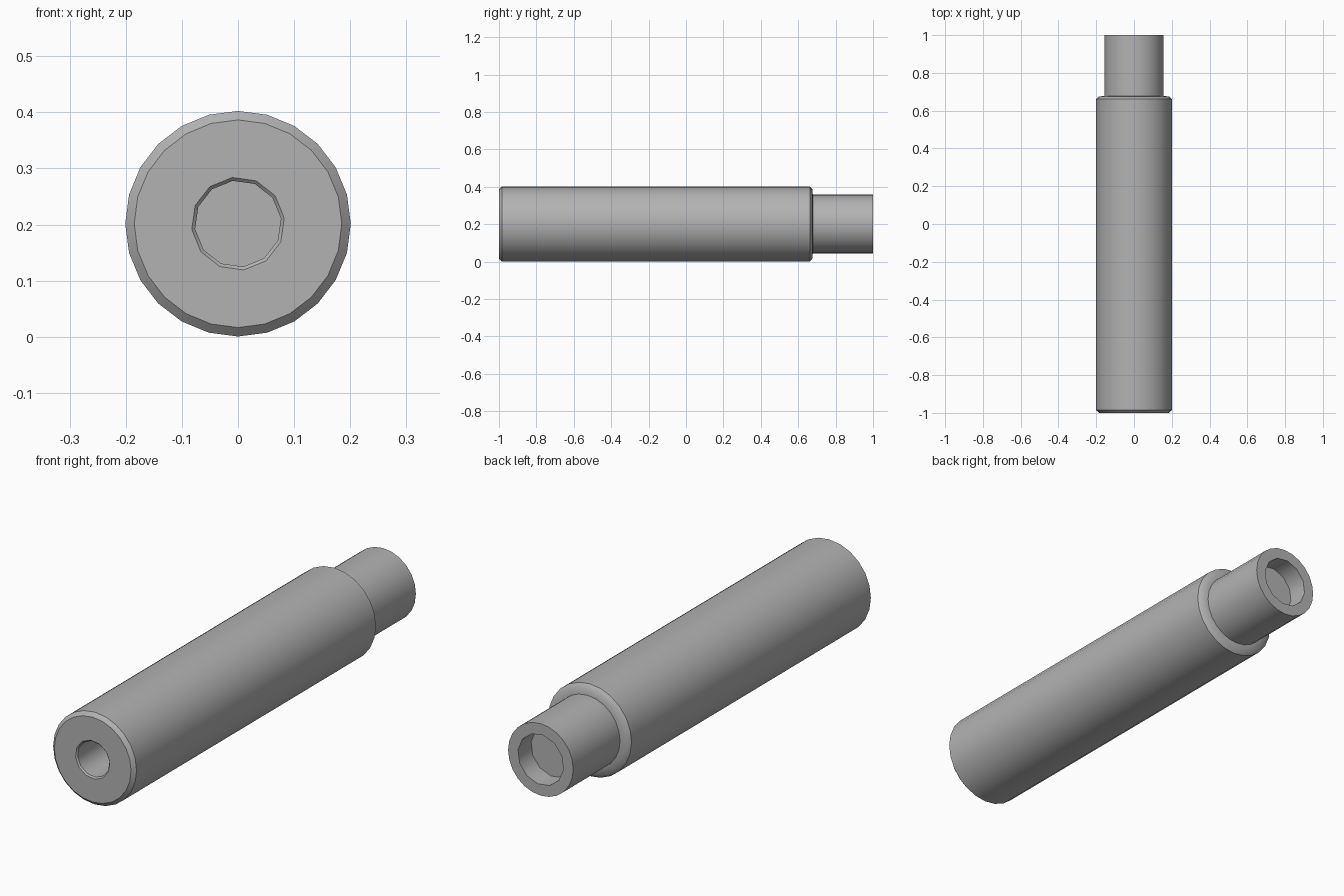
import bpy, bmesh, math

if "Cube" in bpy.data.objects:
    bpy.data.objects.remove(bpy.data.objects["Cube"])

CENTRE_Z = 0.2015


def lathe(name, profile, sides, phase=0.0):
    """Closed solid turned around the y axis from (y, radius) points."""
    bm = bmesh.new()
    rings = []
    for y, r in profile:
        ring = []
        for i in range(sides):
            a = phase + 2 * math.pi * i / sides
            ring.append(bm.verts.new((r * math.sin(a), y, CENTRE_Z + r * math.cos(a))))
        rings.append(ring)
    for a, b in zip(rings, rings[1:]):
        for i in range(sides):
            j = (i + 1) % sides
            bm.faces.new((a[i], a[j], b[j], b[i]))
    bm.faces.new(rings[0])
    bm.faces.new(rings[-1])
    bmesh.ops.recalc_face_normals(bm, faces=bm.faces)
    mesh = bpy.data.meshes.new(name)
    bm.to_mesh(mesh)
    bm.free()
    mesh.materials.append(dark_grey)
    obj = bpy.data.objects.new(name, mesh)
    bpy.context.collection.objects.link(obj)
    return obj


dark_grey = bpy.data.materials.new("dark_grey")
dark_grey.diffuse_color = (0.45, 0.45, 0.45, 1)
dark_grey.use_nodes = True
dark_grey.node_tree.nodes["Principled BSDF"].inputs["Base Color"].default_value = dark_grey.diffuse_color

# Main barrel with chamfered ends and a narrower rear neck
barrel = lathe("barrel", [
    (-1.0, 0.185), (-0.985, 0.201),
    (0.662, 0.201), (0.675, 0.186), (0.678, 0.157),
    (1.0, 0.157)], 24)

# Front bore with a chamfered mouth, and shallow rear socket
front_bore = lathe("front_bore_cutter", [
    (-1.006, 0.089), (-0.994, 0.077), (-0.6, 0.077)], 12, math.radians(-7))
rear_socket = lathe("rear_socket_cutter", [
    (0.91, 0.11), (1.05, 0.11)], 12, math.radians(-7))

bpy.context.view_layer.objects.active = barrel
for cutter in (front_bore, rear_socket):
    cutter.hide_render = True
    mod = barrel.modifiers.new("cut", 'BOOLEAN')
    mod.operation = 'DIFFERENCE'
    mod.solver = 'EXACT'
    mod.object = cutter
    bpy.ops.object.modifier_apply(modifier=mod.name)
    bpy.data.objects.remove(cutter, do_unlink=True)

# Smooth round walls, crisp edges
bpy.ops.object.select_all(action='DESELECT')
barrel.select_set(True)
bpy.ops.object.shade_smooth_by_angle(angle=math.radians(40))
